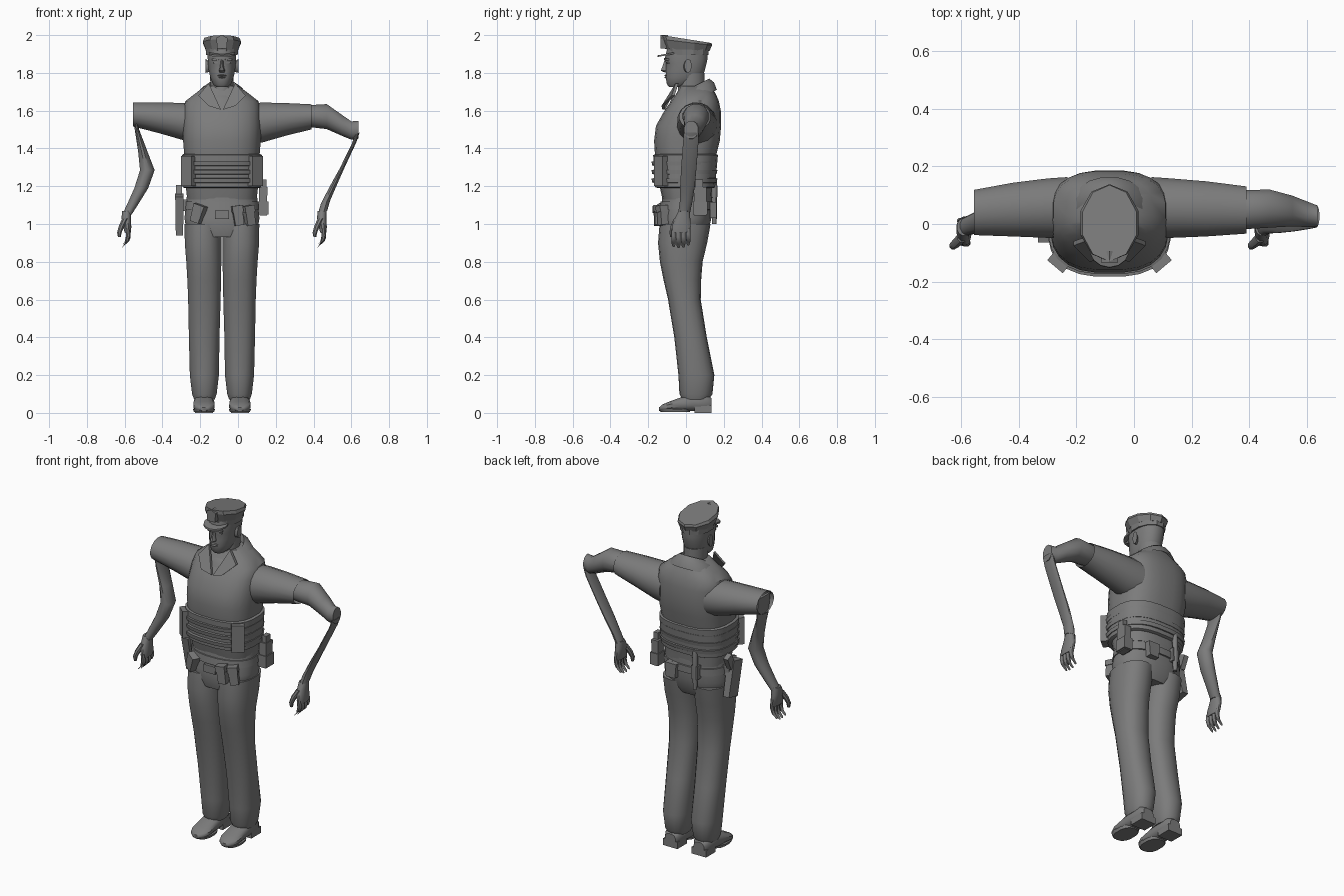
import bpy, bmesh, math
from mathutils import Vector as V

CX = -0.085  # body centre line
GREY = bpy.data.materials.new("mid_grey")
GREY.diffuse_color = (0.2, 0.2, 0.2, 1)


def finish(name, bm, angle=40):
    bmesh.ops.recalc_face_normals(bm, faces=bm.faces)
    me = bpy.data.meshes.new(name)
    bm.to_mesh(me)
    bm.free()
    me.materials.append(GREY)
    ob = bpy.data.objects.new(name, me)
    bpy.context.collection.objects.link(ob)
    bpy.context.view_layer.objects.active = ob
    ob.select_set(True)
    bpy.ops.object.shade_smooth_by_angle(angle=math.radians(angle))
    ob.select_set(False)
    return ob


def loft(name, secs, n=16, e=1.0, caps=(True, True), angle=40):
    """Skin elliptical sections (centre, half axis u, half axis v)."""
    bm = bmesh.new()
    rings = []
    for c, u, v in secs:
        ring = []
        for i in range(n):
            a = 2 * math.pi * (i + 0.5) / n
            k, s = math.cos(a), math.sin(a)
            k, s = math.copysign(abs(k) ** e, k), math.copysign(abs(s) ** e, s)
            ring.append(bm.verts.new(V(c) + V(u) * k + V(v) * s))
        rings.append(ring)
    for a, b in zip(rings, rings[1:]):
        for i in range(n):
            j = (i + 1) % n
            bm.faces.new((a[i], a[j], b[j], b[i]))
    for ring, cap in ((rings[0], caps[0]), (rings[-1], caps[1])):
        if cap:
            bm.faces.new(ring)
    return finish(name, bm, angle)


def level(z, y0, y1, rx, cx=CX, tilt=0):
    return ((cx, (y0 + y1) / 2, z), (rx, 0, 0), (0, (y1 - y0) / 2, tilt))


def across(x, y0, y1, z0, z1):
    return ((x, (y0 + y1) / 2, (z0 + z1) / 2), (0, (y1 - y0) / 2, 0), (0, 0, (z1 - z0) / 2))


def box(name, c, size, rot=(0, 0, 0), taper=1.0):
    bm = bmesh.new()
    bmesh.ops.create_cube(bm, size=1)
    for v in bm.verts:
        k = taper if v.co.z < 0 else 1
        v.co = V((v.co.x * size[0] * k, v.co.y * size[1], v.co.z * size[2]))
    ob = finish(name, bm)
    ob.location, ob.rotation_euler = c, [math.radians(r) for r in rot]
    return ob


def plate(name, pts, depth):
    """Polygon given thickness toward +y."""
    bm = bmesh.new()
    f = bm.faces.new([bm.verts.new(p) for p in pts])
    ext = bmesh.ops.extrude_face_region(bm, geom=[f])
    for v in ext["geom"]:
        if isinstance(v, bmesh.types.BMVert):
            v.co.y += depth
    return finish(name, bm)


# shirt and armoured vest
loft("torso", [level(1.13, -.125, .135, .185), level(1.22, -.145, .14, .195),
     level(1.36, -.165, .16, .2), level(1.44, -.17, .18, .207), level(1.52, -.16, .187, .208),
     level(1.6, -.115, .185, .205), level(1.65, -.08, .175, .195), level(1.685, -.055, .16, .15),
     level(1.73, -.03, .135, .09)], 24, .75)
loft("vest_waist_panel", [level(1.19, -.15, .145, .2), level(1.195, -.165, .155, .209),
     level(1.365, -.175, .17, .214), level(1.37, -.16, .16, .205)], 24, .75)
for z in (1.23, 1.275, 1.32):
    loft("vest_strap", [level(z - .013, -.16, .155, .2), level(z - .011, -.18, .163, .213),
         level(z + .011, -.184, .168, .215), level(z + .013, -.165, .16, .2)], 24, .75)
for s in (-1, 1):
    box("vest_side_plate", (CX + s * .17, -.125, 1.28), (.07, .06, .16), (0, 0, s * 40))

# collar with front lapels
loft("collar", [level(1.66, -.1, .165, .15, tilt=.05), level(1.705, -.08, .15, .115, tilt=.045),
     level(1.725, -.06, .125, .08, tilt=.045), level(1.68, -.05, .11, .07, tilt=.045)], 20,
     caps=(False, False))
for s in (-1, 1):
    plate("lapel", [(CX + s * x, y, z) for x, y, z in
          ((.07, -.055, 1.745), (.005, -.125, 1.605), (.07, -.13, 1.625), (.125, -.075, 1.68))], .015)

# neck and head
loft("neck", [level(1.6, -.1, .1, .06), level(1.7, -.045, .1, .062), level(1.8, -.04, .1, .064)], 16)
loft("head", [level(1.725, -.09, -.02, .03), level(1.74, -.102, .03, .048),
     level(1.775, -.108, .085, .062), level(1.81, -.108, .1, .07), level(1.85, -.106, .11, .074),
     level(1.875, -.114, .115, .076), level(1.93, -.1, .115, .076)], 20, .88)
loft("nose", [level(1.803, -.115, -.09, .013), level(1.812, -.135, -.09, .018),
     level(1.83, -.128, -.09, .011), level(1.872, -.113, -.09, .007)], 8)
for z, r in ((1.776, .022), (1.786, .026)):
    loft("lip", [level(z - .005, -.106, -.08, r * .8), level(z, -.116, -.08, r),
         level(z + .005, -.109, -.08, r * .7)], 10)
for s in (-1, 1):
    box("brow", (CX + s * .033, -.1, 1.872), (.036, .022, .011), (0, s * 6, s * 15))
    box("eyelid", (CX + s * .033, -.097, 1.854), (.026, .012, .007), (0, 0, s * 15))
    loft("ear", [across(CX + s * .066, -.015, .015, 1.805, 1.86),
         across(CX + s * .088, -.008, .03, 1.8, 1.875)], 10)

# peaked cap
loft("cap_band", [level(1.895, -.1, .122, .086), level(1.93, -.108, .124, .09, tilt=-.005)], 12, angle=20)
loft("cap_crown", [level(1.922, -.11, .125, .09, tilt=-.005),
     level(1.962, -.13, .138, .106, tilt=-.016), level(1.979, -.13, .135, .098, tilt=-.021)], 10, angle=20)
loft("cap_visor", [level(1.896, -.152, -.02, .07, tilt=.012), level(1.905, -.15, -.02, .07, tilt=.012)], 14)
plate("cap_badge", [(CX + x, -.134, z) for x, z in
      ((-.025, 1.93), (.025, 1.93), (.03, 1.985), (0, 2.0), (-.03, 1.985))], .04)

# trousers
loft("trouser_hips", [level(.93, -.13, .1, .15), level(.97, -.14, .122, .19),
     level(1.03, -.14, .135, .2), level(1.1, -.13, .14, .192), level(1.17, -.125, .135, .185)], 24, .85)
for s in (-1, 1):
    leg = [(.07, -.02, .12, .055, .093), (.1, -.035, .14, .066, .093), (.2, -.04, .15, .078, .093),
           (.4, -.062, .11, .082, .094), (.6, -.095, .078, .087, .093), (.7, -.118, .08, .09, .094),
           (.8, -.138, .088, .094, .096), (.9, -.148, .112, .098, .1), (1.0, -.14, .13, .099, .1)]
    loft("trouser_leg", [level(z, a, b, r, CX + s * o) for z, a, b, r, o in leg], 18, .88)
    # shoe: upper swept heel to toe, sole and heel block
    cx = CX + s * .095
    loft("shoe_upper", [((cx, y, h / 2 + .01), (w, 0, 0), (0, 0, h / 2)) for y, w, h in
         ((.135, .035, .07), (.11, .05, .09), (.03, .052, .09), (-.03, .056, .072),
          (-.09, .058, .05), (-.125, .045, .035), (-.142, .02, .02))], 12, .75)
    loft("shoe_sole", [level(.004, -.135, .02, .054, cx), level(.02, -.143, .02, .06, cx)], 14, .8)
    box("shoe_heel", (cx, .09, .02), (.095, .09, .04))

# sleeves, open at the cuffs
loft("sleeve_near", [across(.06, -.05, .165, 1.42, 1.64), across(.13, -.05, .16, 1.43, 1.645),
     across(.25, -.045, .15, 1.465, 1.642), across(.39, -.035, .132, 1.5, 1.635)], 16, caps=(True, False))
loft("sleeve_far", [across(-.23, -.05, .165, 1.43, 1.64), across(-.3, -.05, .16, 1.445, 1.643),
     across(-.42, -.045, .145, 1.48, 1.645), across(-.555, -.04, .12, 1.515, 1.645)], 16, caps=(True, False))

# bent near arm and the folded elbow
loft("upper_arm_near", [across(.3, -.01, .11, 1.52, 1.62), across(.39, -.02, .12, 1.51, 1.632),
     across(.47, -.015, .122, 1.5, 1.637), across(.55, -.01, .1, 1.465, 1.58),
     across(.6, -.012, .08, 1.445, 1.545), across(.637, -.012, .065, 1.45, 1.548)], 12)
loft("forearm_near", [((x, y, z), (r, 0, r * .4), (0, w, 0)) for x, y, z, r, w in
     ((.632, .027, 1.48, .012, .04), (.615, .025, 1.43, .013, .042), (.553, .015, 1.3, .015, .042),
      (.503, .008, 1.2, .022, .04), (.463, 0, 1.115, .026, .034), (.447, -.01, 1.06, .026, .032))], 12)

# stretched far arm
loft("forearm_far", [((x, y, z), (r, 0, 0), (0, w, 0)) for x, y, z, r, w in
     ((-.545, .04, 1.62, .008, .06), (-.535, .04, 1.5, .012, .055), (-.503, .035, 1.38, .026, .05),
      (-.48, .025, 1.285, .04, .046), (-.512, .015, 1.19, .038, .043), (-.56, 0, 1.1, .03, .035),
      (-.588, -.01, 1.05, .026, .032))], 12)


def hand(ox):
    """Palm, four curled fingers and a thumb hanging from the wrist at ox."""
    loft("palm", [((ox + x, y, z), (r, 0, 0), (0, w, 0)) for x, y, z, r, w in
         ((.002, -.01, 1.07, .025, .03), (0, -.018, 1.03, .025, .042),
          (.006, -.025, .985, .022, .052), (.008, -.027, .955, .017, .05))], 12, .9)
    for i in range(4):
        y, d = -.066 + i * .026, (.006, 0, .002, .014)[i]
        loft("finger", [((ox + x, y, z + d), (r, 0, r * t), (0, r, -r * .1)) for x, z, r, t in
             ((.008, .97, .013, 0), (.012, .93, .013, .1), (.004, .9, .012, .7),
              (-.014, .883, .009, 1.2))], 8)
    loft("thumb", [((ox + x, y, z), (r, 0, 0), (0, r * 1.1, 0)) for x, y, z, r in
         ((-.004, -.045, 1.03, .018), (-.024, -.065, .99, .016),
          (-.036, -.075, .955, .013), (-.036, -.075, .93, .008))], 8)


hand(.443)
hand(-.592)

# belt and gear
loft("belt", [level(1.075, -.13, .138, .19), level(1.077, -.14, .145, .199),
     level(1.118, -.135, .145, .195), level(1.12, -.125, .138, .185)], 24, .85)
box("belt_buckle", (CX, -.14, 1.05), (.075, .02, .045))
box("buckle_pouch", (-.21, -.13, 1.055), (.065, .045, .095), (0, 18, -28), .8)
for x, r in ((0, 8), (.058, 25)):
    box("magazine_pouch", (x, -.145 + x * .4, 1.045), (.052, .045, .105), (0, -8, r), .9)
    box("magazine_flap", (x - .004, -.148 + x * .4, 1.08), (.057, .052, .035), (0, -8, r))
box("radio", (.133, .075, 1.12), (.045, .065, .15), (0, 0, 0), .9)
box("radio_top", (.138, .07, 1.21), (.028, .04, .05))
box("radio_pouch", (.133, .075, 1.085), (.055, .075, .07))
box("holster", (-.31, -.0, 1.05), (.045, .085, .21), (12, 0, 0), .85)
box("pistol_grip", (-.312, .035, 1.16), (.03, .045, .08), (-25, 0, 0))
box("holster_hanger", (-.29, 0, 1.1), (.04, .07, .06))
box("cuff_pouch", (-.01, .145, 1.075), (.075, .035, .085), (0, 0, 0), .8)
box("baton_holder", (-.165, .14, 1.1), (.04, .035, .08))
loft("baton", [((-.165, .15, z), (r, 0, 0), (0, r, 0)) for z, r in
     ((1.0, .012), (1.1, .015), (1.2, .016), (1.23, .012))], 10)
